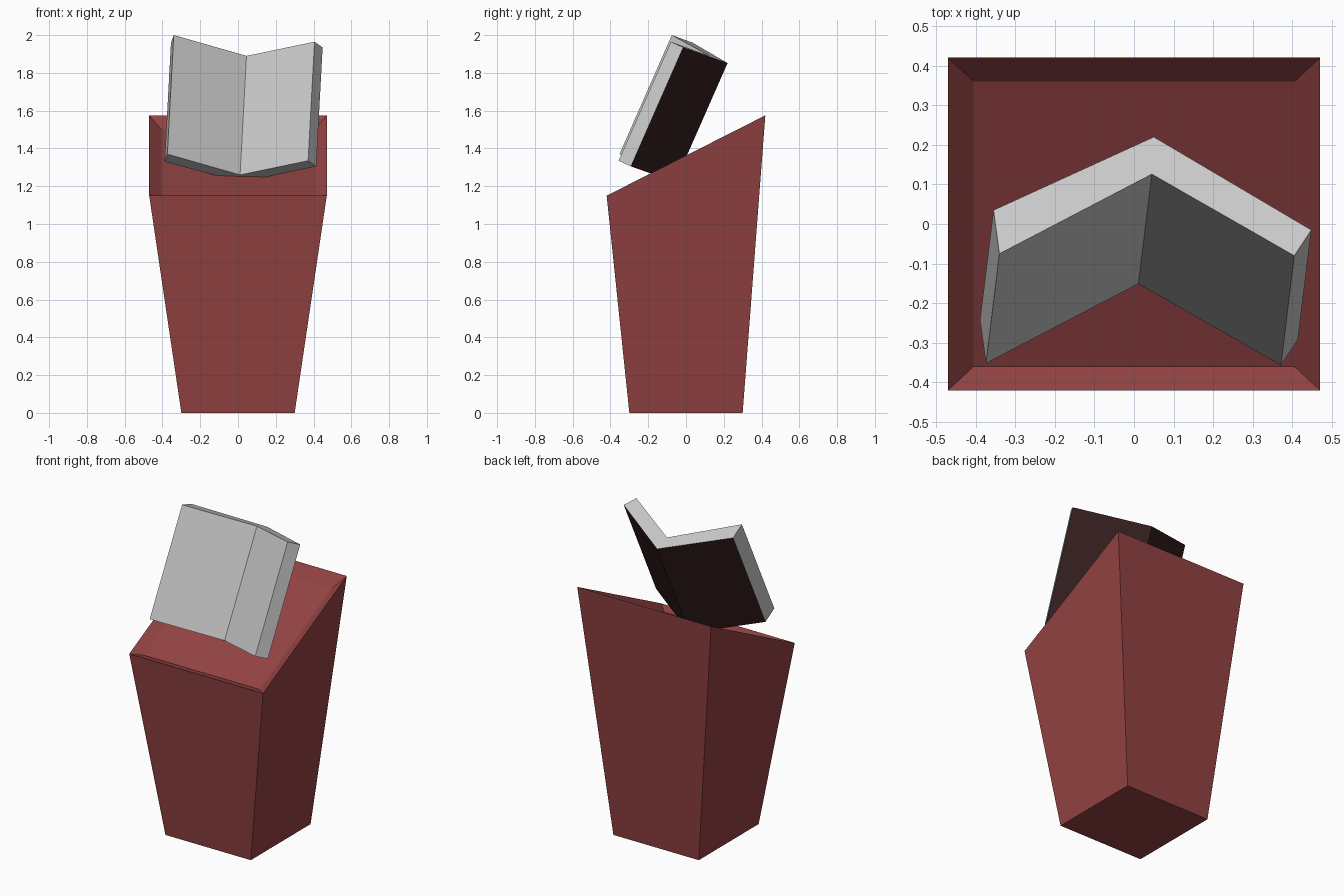
import bpy, bmesh
from mathutils import Vector

if "Cube" in bpy.data.objects:
    bpy.data.objects.remove(bpy.data.objects["Cube"])


def material(name, rgb):
    m = bpy.data.materials.new(name)
    m.diffuse_color = (*rgb, 1)
    m.use_nodes = True
    m.node_tree.nodes["Principled BSDF"].inputs["Base Color"].default_value = m.diffuse_color
    return m


def make_object(name, bm, mats):
    bmesh.ops.recalc_face_normals(bm, faces=bm.faces)
    me = bpy.data.meshes.new(name)
    bm.to_mesh(me)
    bm.free()
    for m in mats:
        me.materials.append(m)
    ob = bpy.data.objects.new(name, me)
    bpy.context.collection.objects.link(ob)
    return ob


def bridge(bm, a, b):
    n = len(a)
    return [bm.faces.new((a[i], a[(i + 1) % n], b[(i + 1) % n], b[i])) for i in range(n)]


red = material("painted_wood", (0.29, 0.055, 0.055))
dark = material("dark_cover", (0.035, 0.013, 0.013))
grey = material("paper", (0.8, 0.8, 0.8))

# Lectern stand: flared box with a slanted, shallow recessed top
bm = bmesh.new()
rings = []
for hx, hy, z_front, z_back in ((0.30, 0.30, 0, 0),
                                (0.47, 0.42, 1.15, 1.575),
                                (0.405, 0.36, 1.135, 1.50)):
    rings.append([bm.verts.new(p) for p in ((-hx, -hy, z_front), (hx, -hy, z_front),
                                            (hx, hy, z_back), (-hx, hy, z_back))])
bm.faces.new(rings[0])
bridge(bm, rings[0], rings[1])
bridge(bm, rings[1], rings[2])
bm.faces.new(rings[2])
make_object("lectern_stand", bm, [red])

# Open book: V-shaped profile extruded along its leaning spine
spine = Vector((0.034, 0.277, 0.63))
profile = [(-0.34, -0.075, 2.0), (0.045, 0.126, 1.89), (0.405, -0.08, 1.965),
           (0.448, -0.015, 1.935), (0.05, 0.22, 1.852), (-0.355, 0.035, 1.96)]
bm = bmesh.new()
top = [bm.verts.new(p) for p in profile]
bottom = [bm.verts.new(Vector(p) - spine) for p in profile]
sides = bridge(bm, top, bottom)
for ring in (top, bottom):
    bm.faces.new(ring)
# The two back faces are the cover
for i in (3, 4):
    sides[i].material_index = 1
make_object("open_book", bm, [grey, dark])
